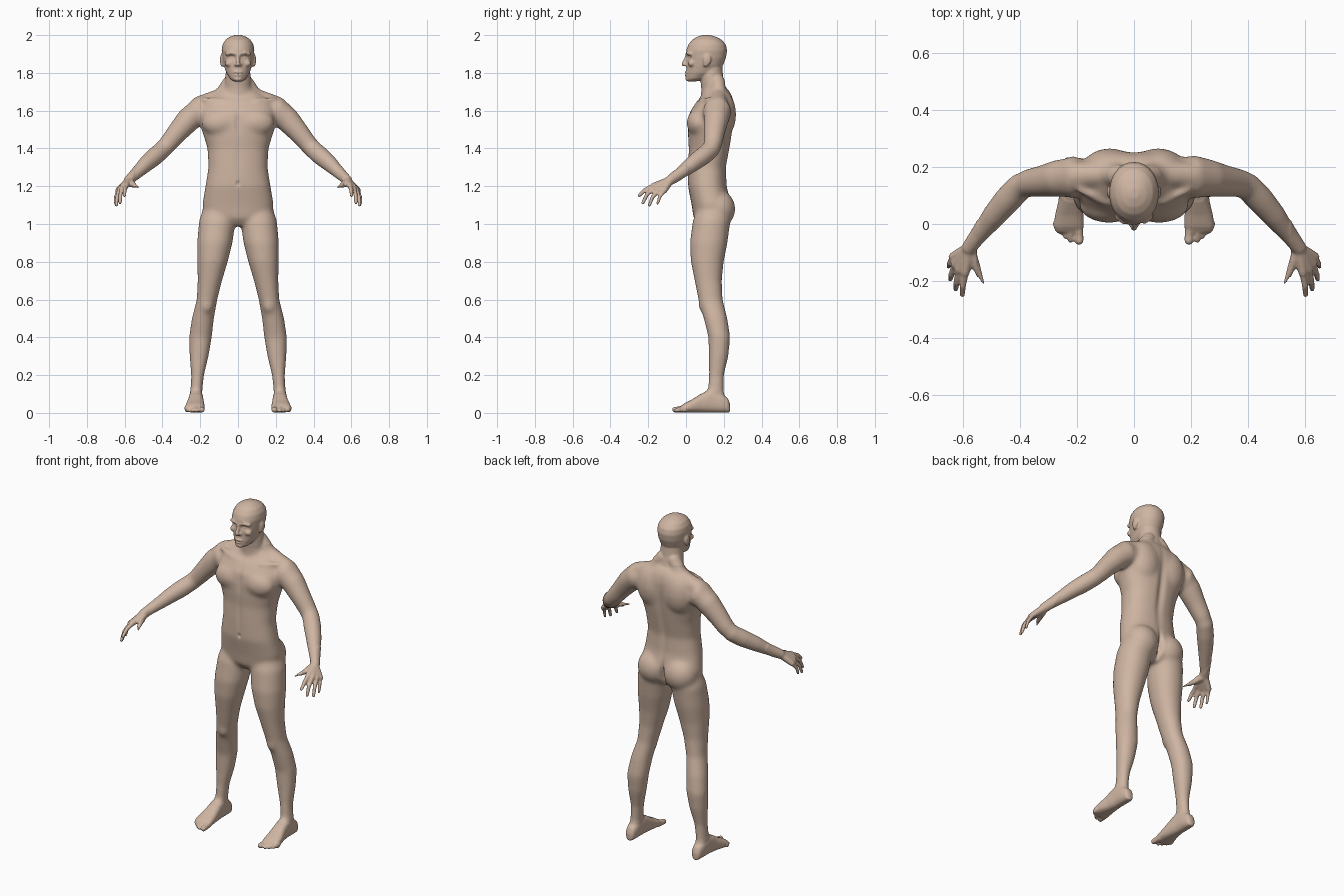
import bpy, bmesh
from math import cos, sin, pi, exp
from mathutils import Vector, Matrix

bm = bmesh.new()
SIDES = (1, -1)


def oval(c, u, v, p=2.0, n=28):
    """Superellipse ring around c spanned by the half-axis vectors u and v."""
    pts = []
    for i in range(n):
        a = 2 * pi * i / n
        f = lambda t: abs(t) ** (2 / p) * (1 if t >= 0 else -1)
        pts.append(c + u * f(cos(a)) + v * f(sin(a)))
    return pts


def loft(rings):
    vs = [[bm.verts.new(p) for p in r] for r in rings]
    n = len(vs[0])
    for a, b in zip(vs, vs[1:]):
        for i in range(n):
            bm.faces.new((a[i], a[(i + 1) % n], b[(i + 1) % n], b[i]))
    bm.faces.new(vs[0])
    bm.faces.new(vs[-1])


def stack(rows, s=1, p=2.0):
    """Horizontal sections: z, centre x, half width, front y, back y."""
    loft([oval(Vector((s * cx, (f + b) / 2, z)), Vector((rx, 0, 0)),
               Vector((0, (b - f) / 2, 0)), p) for z, cx, rx, f, b in rows])


def ball(c, r, s=1):
    m = Matrix.Translation((s * c[0], c[1], c[2])) @ Matrix.Diagonal((*r, 1))
    bmesh.ops.create_uvsphere(bm, u_segments=20, v_segments=12, radius=1, matrix=m)


def tube(pts, s=1):
    """Round limb through points x, y, z, radius, with rounded ends."""
    ps = [Vector((s * x, y, z)) for x, y, z, r in pts]
    rings = []
    for i, p in enumerate(ps):
        t = (ps[min(i + 1, len(ps) - 1)] - ps[max(i - 1, 0)]).normalized()
        u = t.cross(Vector((1, 0.2, 0.1))).normalized()
        rings.append(oval(p, u * pts[i][3], t.cross(u) * pts[i][3], n=20))
    loft(rings)
    for q in (pts[0], pts[-1]):
        ball(q[:3], (q[3],) * 3, s)


# torso
stack([(.99, 0, .06, .07, .19), (1.03, 0, .17, .04, .225), (1.1, 0, .19, .03, .24),
       (1.2, 0, .173, .01, .217), (1.3, 0, .157, .01, .213), (1.4, 0, .162, .014, .232),
       (1.46, 0, .18, .01, .242), (1.53, 0, .203, .01, .25), (1.59, 0, .205, .018, .255),
       (1.64, 0, .19, .05, .255), (1.68, 0, .14, .085, .245), (1.715, 0, .08, .1, .225)], p=2.3)
# neck
stack([(1.6, 0, .1, .09, .24), (1.67, 0, .085, .08, .238), (1.72, 0, .072, .08, .212),
       (1.78, 0, .067, .075, .197), (1.85, 0, .06, .08, .19)])
# head
stack([(1.755, 0, .022, .012, .055), (1.768, 0, .042, .002, .1), (1.8, 0, .062, .001, .16),
       (1.84, 0, .075, .004, .196), (1.88, 0, .083, .003, .212), (1.92, 0, .087, .001, .218),
       (1.95, 0, .082, .012, .211), (1.975, 0, .067, .032, .19), (1.991, 0, .044, .058, .16),
       (2.001, 0, .016, .09, .125)], p=2.1)
# nose and lips
tube([(0, .004, 1.892, .008), (0, -.006, 1.866, .01), (0, -.013, 1.846, .012)])
ball((0, .002, 1.802), (.025, .01, .007))
ball((0, .003, 1.789), (.022, .01, .007))
ball((0, .012, 1.768), (.024, .016, .013))

for s in SIDES:
    # face details
    ball((.012, .001, 1.842), (.009, .012, .008), s)
    tube([(.012, .003, 1.9, .008), (.035, .006, 1.905, .009), (.06, .024, 1.9, .009)], s)
    ball((.048, .03, 1.85), (.022, .02, .018), s)
    ball((.087, .112, 1.868), (.009, .022, .03), s)
    ball((.083, .105, 1.848), (.01, .014, .017), s)
    # torso muscles
    ball((.088, .065, 1.535), (.105, .062, .075), s)
    ball((.085, .19, 1.58), (.1, .076, .13), s)
    ball((.09, .172, 1.08), (.098, .09, .1), s)
    tube([(.035, .165, 1.755, .04), (.09, .175, 1.68, .042), (.2, .17, 1.63, .05)], s)
    tube([(.02, .066, 1.645, .012), (.1, .075, 1.655, .012), (.19, .12, 1.66, .014)], s)
    # leg
    stack([(1.08, .105, .08, .06, .22), (1.02, .109, .097, .036, .236),
           (.9, .123, .094, .02, .22), (.8, .135, .081, .025, .2), (.7, .149, .065, .045, .19),
           (.6, .164, .055, .065, .195), (.5, .186, .059, .093, .22), (.4, .199, .061, .118, .235),
           (.3, .206, .051, .12, .225), (.2, .214, .035, .12, .202), (.12, .22, .032, .115, .2),
           (.05, .222, .03, .12, .21)], s, 2.1)
    ball((.165, .095, .575), (.036, .03, .05), s)
    ball((.222, .155, .115), (.036, .022, .022), s)
    # foot
    loft([oval(Vector((s * cx, y, h / 2 + .002)), Vector((rx, 0, 0)), Vector((0, 0, h / 2)), 2.5)
          for y, cx, rx, h in [(.234, .222, .015, .045), (.222, .222, .028, .075),
                               (.19, .222, .034, .1), (.13, .222, .037, .13), (.08, .223, .042, .1),
                               (.03, .227, .05, .068), (-.01, .229, .053, .048),
                               (-.03, .229, .045, .032)]])
    # toes
    tube([(.197, -.01, .022, .02), (.193, -.04, .018, .016), (.192, -.058, .017, .016)], s)
    for i in range(4):
        x, y, r = .222 + .017 * i, -.056 + .01 * i + .002 * i * i, .0105 - .0005 * i
        tube([(x, .0, .025, r + .003), (x, y + .02, .022, r), (x, y, .012, r)], s)
    # arm
    tube([(.12, .165, 1.6, .07), (.21, .165, 1.597, .077), (.262, .16, 1.552, .067),
          (.32, .15, 1.486, .057), (.37, .143, 1.425, .05), (.398, .132, 1.395, .049),
          (.44, .088, 1.358, .05), (.49, .03, 1.315, .044), (.54, -.035, 1.265, .033),
          (.577, -.083, 1.232, .027)], s)
    # palm and fingers: knuckle, middle joint, tip
    wrist = (.577, -.085, 1.23)
    for knuckle, mid, tip, r in [
            ((.592, -.17, 1.203), (.6, -.218, 1.18), (.601, -.248, 1.15), .0115),
            ((.612, -.16, 1.193), (.622, -.206, 1.158), (.625, -.228, 1.112), .0115),
            ((.627, -.14, 1.182), (.64, -.178, 1.142), (.644, -.194, 1.099), .011),
            ((.634, -.115, 1.178), (.648, -.14, 1.142), (.65, -.15, 1.108), .0098)]:
        tube([(*wrist, .022), (*knuckle, .0165)], s)
        tube([(*knuckle, r + .002), (*mid, r), (*tip, r - .002)], s)
    tube([(.574, -.095, 1.222, .022), (.552, -.145, 1.208, .017),
          (.538, -.182, 1.2, .0125), (.527, -.209, 1.193, .01)], s)

# fuse all parts into one skin
bmesh.ops.recalc_face_normals(bm, faces=bm.faces)
mesh = bpy.data.meshes.new("body")
bm.to_mesh(mesh)
bm.free()
body = bpy.data.objects.new("body", mesh)
bpy.context.collection.objects.link(body)
bpy.context.view_layer.objects.active = body
body.select_set(True)
fuse = body.modifiers.new("fuse", 'REMESH')
fuse.mode = 'VOXEL'
fuse.voxel_size = .005
bpy.ops.object.modifier_apply(modifier=fuse.name)

# soften: large forms strongly, face, hands and feet lightly
bm = bmesh.new()
bm.from_mesh(mesh)
large = [v for v in bm.verts if .1 < v.co.z < 1.74 and abs(v.co.x) < .55]
for verts, rounds in ((bm.verts[:], 4), (large, 40)):
    for _ in range(rounds):
        bmesh.ops.smooth_vert(bm, verts=verts, factor=.5, use_axis_x=True,
                              use_axis_y=True, use_axis_z=True)

# pressed-in details: centre, falloff radii, push along y
dents = [((.033, 0, 1.882), (.019, .04, .013), .012),     # eye sockets
         ((-.033, 0, 1.882), (.019, .04, .013), .012),
         ((.033, .01, 1.88), (.011, .04, .007), -.006),   # eyelids
         ((-.033, .01, 1.88), (.011, .04, .007), -.006),
         ((0, 0, 1.7955), (.022, .03, .004), .005),       # mouth
         ((0, .01, 1.215), (.009, .03, .012), .008),      # navel
         ((0, .01, 1.54), (.014, .05, .07), .007),        # breastbone
         ((0, .01, 1.34), (.014, .05, .1), .004),         # belly line
         ((0, .24, 1.42), (.022, .06, .2), -.012),        # spine
         ((0, .24, 1.06), (.012, .07, .07), -.03)]        # seat cleft
for c, r, push in dents:
    for v in bm.verts:
        d = [(v.co[k] - c[k]) / r[k] for k in range(3)]
        q = d[0] * d[0] + d[1] * d[1] + d[2] * d[2]
        if q < 9:
            v.co.y += push * exp(-q)
bm.to_mesh(mesh)
bm.free()

skin = bpy.data.materials.new("skin")
skin.diffuse_color = (.62, .46, .36, 1)
mesh.materials.clear()
mesh.materials.append(skin)
bpy.ops.object.shade_smooth()
